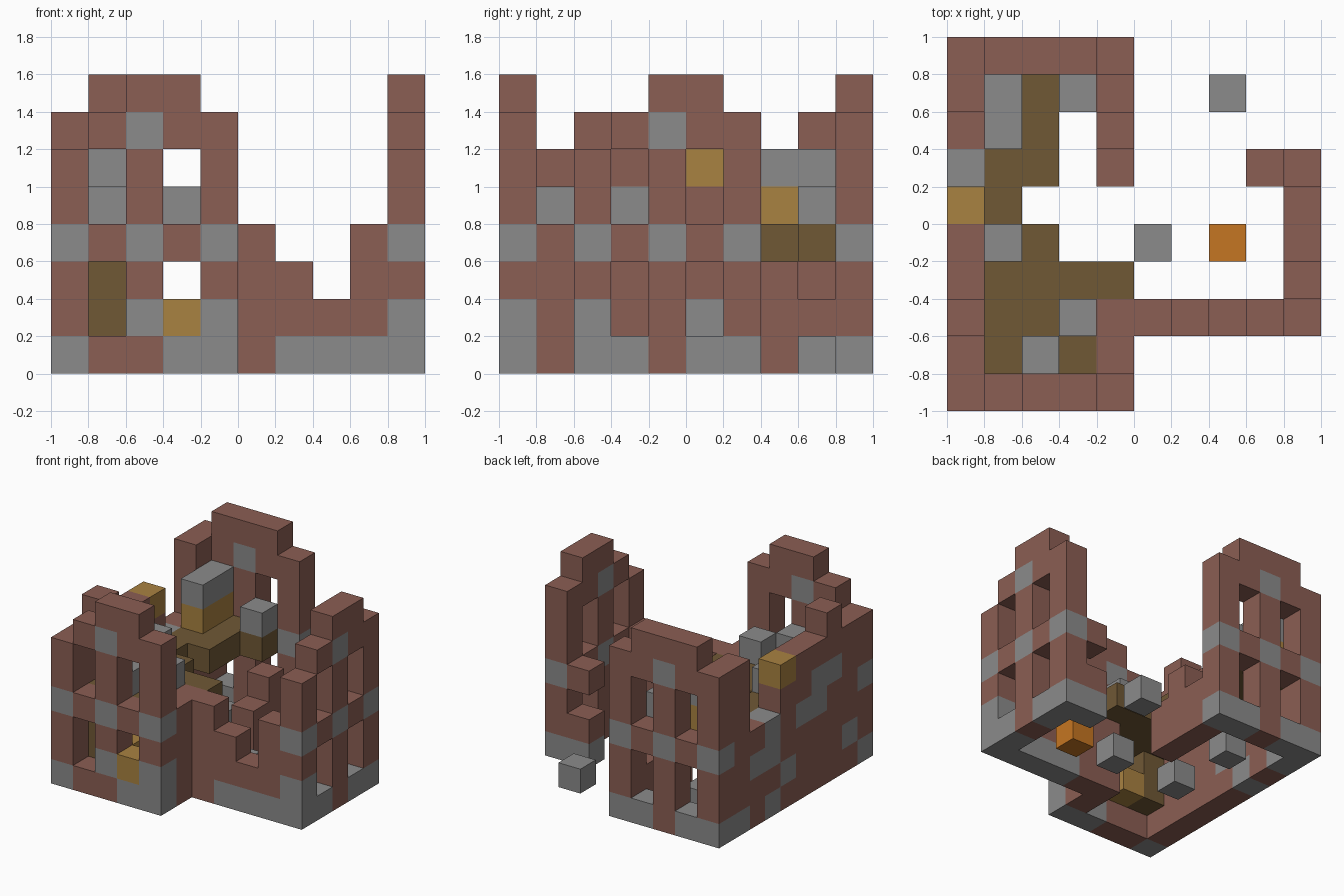
import bpy
import bmesh
from mathutils import Vector

default_cube = bpy.data.objects.get("Cube")
if default_cube:
    bpy.data.objects.remove(default_cube, do_unlink=True)

CELL = 0.2
HALF = 1.0

COLOURS = {
    "brick_red": (0.258, 0.112, 0.087),
    "stone_grey": (0.258, 0.258, 0.258),
    "dark_wood": (0.162, 0.098, 0.036),
    "light_wood": (0.397, 0.223, 0.053),
    "ember_orange": (0.56, 0.18, 0.016),
}
NAMES = list(COLOURS)
BRICK, STONE, WOOD, LIGHT, EMBER = NAMES

materials = []
for name, rgb in COLOURS.items():
    mat = bpy.data.materials.new(name)
    mat.use_nodes = True
    mat.diffuse_color = (*rgb, 1)
    mat.node_tree.nodes["Principled BSDF"].inputs["Base Color"].default_value = (*rgb, 1)
    materials.append(mat)

# Every block of the ruin: grid cell -> (part name, colour)
blocks = {}


def put(part, colour, *cells):
    for cell in cells:
        blocks[cell] = (part, colour)


def column(part, x, y, height, stones=()):
    """Stack bricks; the listed levels are stone."""
    for z in range(height):
        put(part, STONE if z in stones else BRICK, (x, y, z))


def gable(part, place, heights, base_stones, low_stones=()):
    """Five-bay wall with two storeys of paired windows and a stone band."""
    for bay, height in enumerate(heights):
        stones = set()
        if bay in base_stones:
            stones.add(0)
        if bay in low_stones:
            stones.add(1)
        if bay % 2 == 0:
            stones.add(3)
        if bay == 2:
            stones.add(6)
        column(part, *place(bay), height, stones)
        if bay % 2:
            for z in (1, 2, 4, 5):
                blocks.pop((*place(bay), z), None)


# Long side wall, broken along its top
side_heights = [6, 6, 7, 6, 6, 5, 4, 4, 7, 7]
side_stones = {1: [1], 2: [4], 3: [3, 4], 4: [3], 5: [1], 6: [0, 2, 3], 7: [2], 8: [0]}
for y, height in enumerate(side_heights):
    column("side_wall", 0, y, height, side_stones.get(y, ()))

# Three gable walls
gable("front_gable", lambda b: (b, 0), [6, 7, 8, 8, 7], {0, 3, 4}, {2, 4})
gable("back_gable", lambda b: (b, 9), [7, 8, 8, 8, 7], {0, 1, 3, 4})
gable("wing_gable", lambda b: (9, b + 2), [6, 7, 8, 8, 7], {0, 1, 3, 4}, {0})

# Crumbled front wall of the wing and its stub at the back
for x, height in zip(range(5, 9), [4, 3, 2, 4]):
    column("wing_front_wall", x, 2, height, () if x == 5 else (0,))
column("wing_back_stub", 8, 6, 4, (0,))
del blocks[8, 6, 2]

# Remains of the inner wall
for y, height in {1: 4, 2: 4, 6: 2, 7: 3, 8: 2}.items():
    column("inner_wall", 4, y, height)

# Upper floor, given as plank columns for each row
floor_rows = {1: "123", 2: "123", 3: "1234", 4: "12", 5: "1", 6: "12", 7: "12", 8: "123"}
for y, row in floor_rows.items():
    put("upper_floor", WOOD, *[(int(x), y, 3) for x in row])

# Stairs and wooden furniture
put("stair_post", WOOD, (1, 1, 1), (1, 1, 2))
put("stair_step", LIGHT, (2, 1, 1))
put("window_crate", LIGHT, (3, 0, 1))
put("wall_crate", LIGHT, (0, 5, 5))
put("shelf_base", LIGHT, (1, 7, 4), (1, 8, 4))
put("shelf_top", STONE, (1, 7, 5), (1, 8, 5))

# Loose rubble upstairs and on the ground, and the fire
put("floor_rubble", STONE, (3, 8, 4), (1, 4, 4), (3, 2, 4), (2, 1, 4))
put("ground_rubble", STONE, (7, 8, 0), (5, 4, 0), (2, 4, 0), (2, 7, 0))
put("fire", EMBER, (7, 4, 0))


def face_corners(cell, axis, side):
    """Corners of one face of a block, wound outwards."""
    u, v = (axis + 1) % 3, (axis + 2) % 3
    corners = []
    for a, b in ((0, 0), (1, 0), (1, 1), (0, 1)):
        p = Vector(cell)
        p[axis] += side
        p[u] += a
        p[v] += b
        corners.append(p * CELL - Vector((HALF, HALF, 0)))
    return corners if side else corners[::-1]


# One mesh per part, with only the exposed block faces
for part in sorted({p for p, _ in blocks.values()}):
    bm = bmesh.new()
    for cell, (owner, colour) in blocks.items():
        if owner != part:
            continue
        for axis in range(3):
            for side in (0, 1):
                beside = list(cell)
                beside[axis] += 2 * side - 1
                if tuple(beside) in blocks:
                    continue
                face = bm.faces.new([bm.verts.new(c) for c in face_corners(cell, axis, side)])
                face.material_index = NAMES.index(colour)
    bmesh.ops.remove_doubles(bm, verts=bm.verts, dist=0.001)
    mesh = bpy.data.meshes.new(part)
    bm.to_mesh(mesh)
    bm.free()
    for mat in materials:
        mesh.materials.append(mat)
    bpy.context.collection.objects.link(bpy.data.objects.new(part, mesh))
